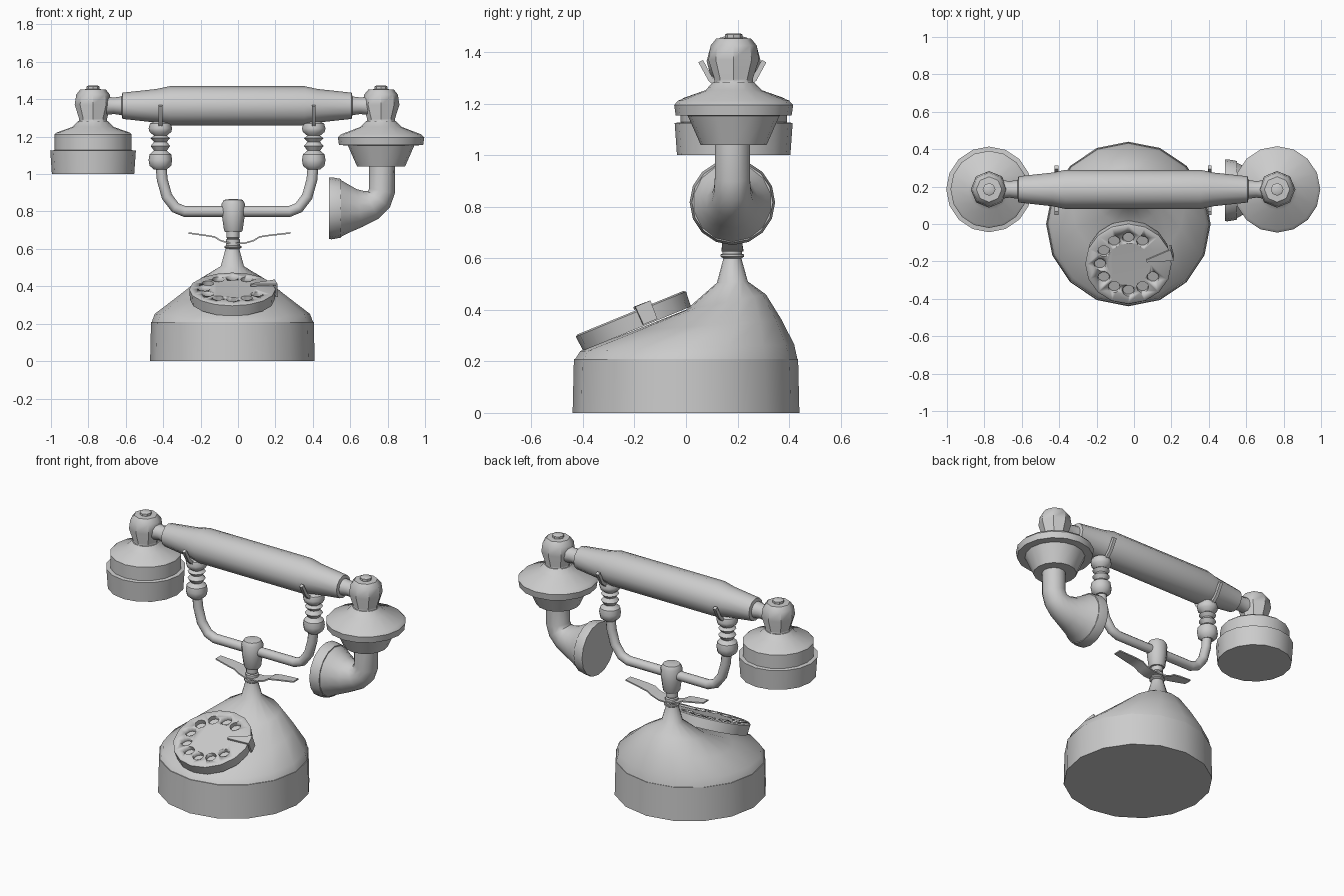
import bpy, bmesh, math
from mathutils import Vector, Matrix

if "Cube" in bpy.data.objects:
    bpy.data.objects.remove(bpy.data.objects["Cube"])

CY = 0.18          # depth of the stem, cradle and handset
MID = -0.005       # mirror line of the handset
X, Z = Vector((1, 0, 0)), Vector((0, 0, 1))


def loft(name, rings, angle=40):
    bm = bmesh.new()
    vs = [[bm.verts.new(p) for p in r] for r in rings]
    n = len(vs[0])
    for a, b in zip(vs, vs[1:]):
        for i in range(n):
            bm.faces.new((a[i], a[(i + 1) % n], b[(i + 1) % n], b[i]))
    bm.faces.new(vs[0])
    bm.faces.new(vs[-1])
    bmesh.ops.recalc_face_normals(bm, faces=bm.faces)
    me = bpy.data.meshes.new(name)
    bm.to_mesh(me)
    bm.free()
    ob = bpy.data.objects.new(name, me)
    bpy.context.collection.objects.link(ob)
    bpy.ops.object.select_all(action='DESELECT')
    bpy.context.view_layer.objects.active = ob
    ob.select_set(True)
    bpy.ops.object.shade_smooth_by_angle(angle=math.radians(angle))
    return ob


def ring(c, r, normal=Z, n=16):
    v = Vector((0, 1, 0))
    u = v.cross(normal).normalized()
    return [Vector(c) + r * (u * math.cos(t) + v * math.sin(t))
            for t in (2 * math.pi * i / n for i in range(n))]


def lathe(name, prof, c=(0, 0, 0), axis=Z, n=16):
    return loft(name, [ring(Vector(c) + axis * h, r, axis, n) for r, h in prof])


def tube(name, stations, n=12):
    pts = [Vector((x, CY, z)) for x, z, r in stations]
    rings = []
    for i, p in enumerate(pts):
        a = p - pts[i - 1] if i else Vector()
        b = pts[i + 1] - p if i + 1 < len(pts) else Vector()
        rings.append(ring(p, stations[i][2], (a.normalized() + b.normalized()).normalized(), n))
    return loft(name, rings)


def strip(name, pts, thick, widths, c, along_x=True):
    rings = []
    for i, (a, b) in enumerate(pts):
        p, q = Vector(pts[max(i - 1, 0)]), Vector(pts[min(i + 1, len(pts) - 1)])
        d = (q - p).normalized() * thick / 2
        w = widths[i] / 2
        sec = []
        for s, k in ((1, 1), (1, -1), (-1, -1), (-1, 1)):
            e, f, g = a - s * d.y, b + s * d.x, k * w
            sec.append(Vector(c) + Vector((e, g, f) if along_x else (g, e, f)))
        rings.append(sec)
    return loft(name, rings)


# base drum and swept body leaning back to the neck
def body_ring(y0, z0, y1, z1, rx):
    return [Vector((-0.03 + rx * math.cos(t), (y0 + y1) / 2 + (y1 - y0) / 2 * math.sin(t),
                    (z0 + z1) / 2 + (z1 - z0) / 2 * math.sin(t)))
            for t in (math.pi * i / 8 for i in range(16))]


loft("base_drum", [body_ring(-.44, 0, .44, 0, .44), body_ring(-.435, .21, .435, .21, .435)])
loft("body", [body_ring(-.433, .205, .433, .205, .433), body_ring(-.41, .24, .42, .265, .415),
              body_ring(-.2, .32, .372, .36, .30), body_ring(0, .40, .31, .46, .185),
              body_ring(.12, .505, .24, .51, .062), body_ring(.148, .61, .212, .61, .034)], 50)

# rotary dial with ten finger holes
place = Matrix.Translation((-.03, -.215, .387)) @ Matrix.Rotation(math.radians(22.3), 4, 'X')
dial = lathe("dial", [(.226, -.065), (.231, -.004), (.222, .002), (.12, 0)])
for i in range(10):
    t = math.radians(60 + 30 * i)
    cut = lathe("hole_cutter", [(.032, -.025), (.032, .03)],
                (.152 * math.cos(t), .152 * math.sin(t), 0), n=10)
    cut.hide_render = True
    m = dial.modifiers.new("hole", 'BOOLEAN')
    m.operation, m.object, m.solver = 'DIFFERENCE', cut, 'EXACT'
    bpy.context.view_layer.objects.active = dial
    bpy.ops.object.modifier_apply(modifier=m.name)
    bpy.data.objects.remove(cut)
dial.matrix_world = place

# finger stop
stop = strip("finger_stop", [(.1, .012), (.16, .012), (.237, .012), (.237, -.06)], .012,
             (.012, .035, .065, .06), (0, 0, 0))
stop.matrix_world = place @ Matrix.Rotation(math.radians(14), 4, 'Z')

# stem, hub and ribbon-like wings
lathe("neck", [(.036, .60), (.046, .607), (.046, .615), (.038, .617), (.038, .65), (.03, .655),
               (.035, .66), (.035, .71)], (-.027, CY, 0), n=12)
lathe("hub", [(.044, .69), (.05, .70), (.06, .77), (.063, .84), (.05, .862), (.02, .866)],
      (-.025, CY, 0), n=12)
strip("wings", [(-.26, .685), (-.17, .672), (-.12, .664), (-.09, .645), (-.04, .63), (.04, .63),
                (.09, .645), (.12, .664), (.17, .672), (.285, .685)], .008,
      (.05, .075, .08, .08, .085, .085, .08, .08, .075, .05), (-.005, CY, 0))

# cradle: bent tube, turned posts and forks
arm = [(.28, .80), (.33, .82), (.375, .88), (.40, .97), (.408, 1.06)]
tube("cradle_tube", [(MID - x, z, .029) for x, z in reversed(arm)] +
     [(MID + x, z, .029) for x, z in arm])
for s in (-1, 1):
    side = "left" if s < 0 else "right"
    lathe(side + "_post", [(.035, 1.025), (.058, 1.045), (.063, 1.075), (.058, 1.105), (.034, 1.125),
                           (.052, 1.15), (.034, 1.172), (.052, 1.192), (.034, 1.205), (.058, 1.225),
                           (.063, 1.245), (.055, 1.27), (.025, 1.285)],
          (MID + s * .41, CY, 0), n=12)
    strip(side + "_fork", [(-.123, 1.365), (-.085, 1.295), (-.04, 1.255), (.04, 1.255),
                           (.085, 1.295), (.123, 1.365)], .02, (.02,) * 6,
          (MID + s * .41, CY, 0), along_x=False)

# handset grip, symmetric profile
half = [(.105, .36), (.09, .43), (.07, .613), (.05, .617), (.044, .66), (.052, .72)]
lathe("handset_grip", [(r, -h) for r, h in reversed(half)] + half, (MID, CY + .005, 1.365), X, 12)

# knobs joining the grip to the two ends
for name, x in (("left_knob", -.775), ("right_knob", .765)):
    lathe(name, [(.1, 1.25), (.076, 1.28), (.074, 1.295), (.098, 1.37), (.09, 1.425), (.068, 1.452),
                 (.034, 1.454), (.034, 1.468), (.025, 1.473)], (x, CY + .005, 0), n=8)

# earpiece
lathe("earpiece", [(.22, 1.0), (.229, 1.125), (.206, 1.128), (.206, 1.212), (.195, 1.222),
                   (.11, 1.252), (.078, 1.285)], (-.775, CY + .005, 0))

# mouthpiece mount and curved horn
lathe("mouthpiece_mount", [(.128, 1.04), (.178, 1.153), (.225, 1.155), (.231, 1.195), (.215, 1.212),
                           (.11, 1.252), (.078, 1.285)], (.765, CY + .005, 0))
tube("horn", [(.77, 1.06, .07), (.77, .91, .07), (.753, .865, .073), (.715, .835, .082),
              (.65, .818, .102), (.59, .816, .13), (.545, .816, .155)], 14)
lathe("horn_rim", [(.164, .487), (.166, .50), (.157, .55)], (0, CY, .817), X)
